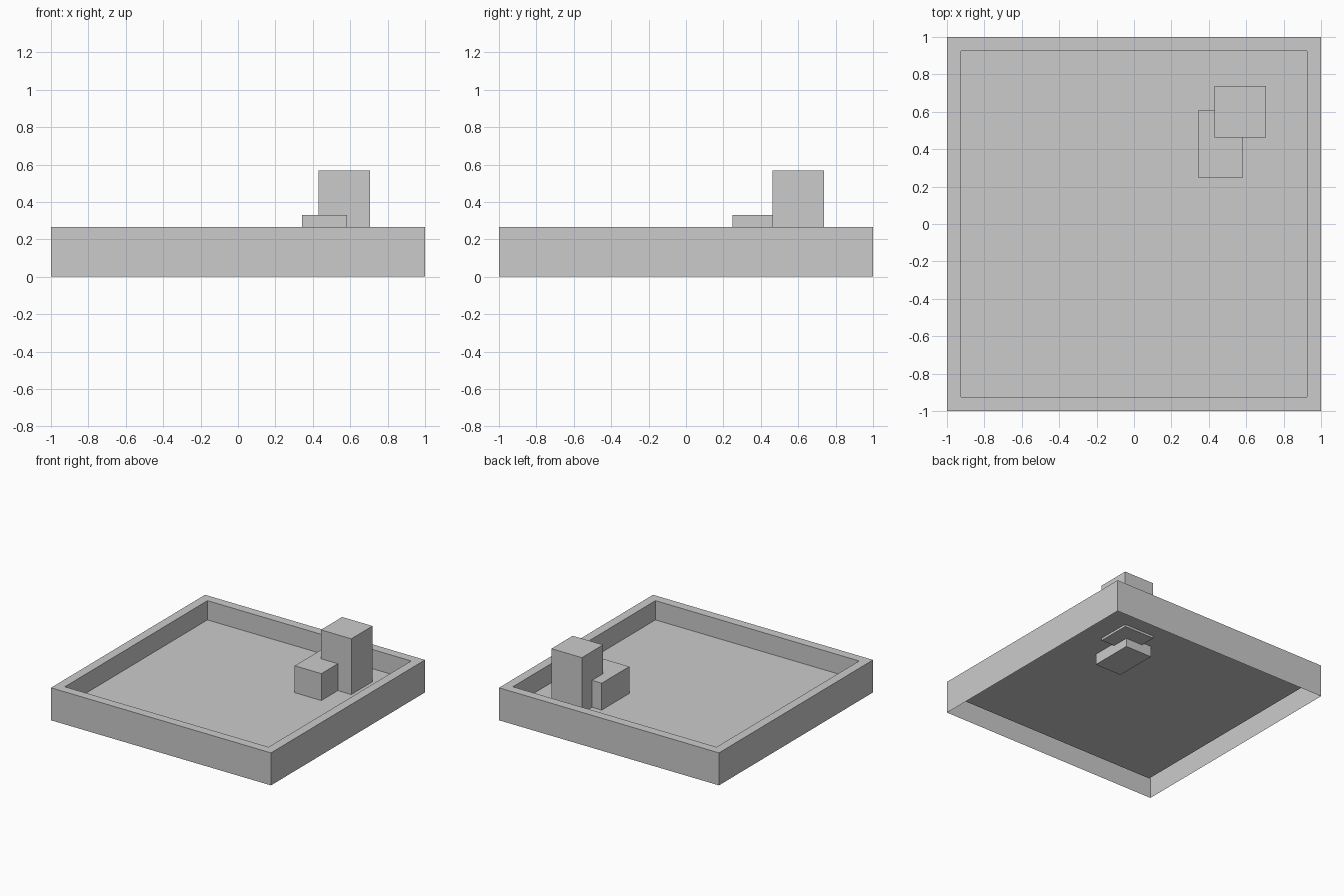
import bpy, bmesh
from mathutils import Matrix, Vector

if "Cube" in bpy.data.objects:
    bpy.data.objects.remove(bpy.data.objects["Cube"])


def box_bmesh(lo, hi):
    """Cube spanning two opposite corners."""
    lo, hi = Vector(lo), Vector(hi)
    bm = bmesh.new()
    m = Matrix.Translation((lo + hi) / 2) @ Matrix.Diagonal((hi - lo).to_4d())
    m[3][3] = 1.0
    bmesh.ops.create_cube(bm, size=1, matrix=m)
    return bm


def add_object(name, bm):
    mesh = bpy.data.meshes.new(name)
    bm.normal_update()
    bm.to_mesh(mesh)
    bm.free()
    obj = bpy.data.objects.new(name, mesh)
    bpy.context.collection.objects.link(obj)
    return obj


# Flat roof with raised parapet: a shell open underneath, floor sunk inside the rim
RIM_TOP, RIM_WIDTH, FLOOR = 0.267, 0.105, 0.109
bm = box_bmesh((-1, -1, 0), (1, 1, RIM_TOP))
bm.normal_update()
bottom = min(bm.faces, key=lambda f: f.normal.z)
bmesh.ops.delete(bm, geom=[bottom], context='FACES_ONLY')
top = max(bm.faces, key=lambda f: f.normal.z)
bmesh.ops.inset_region(bm, faces=[top], thickness=RIM_WIDTH)
bmesh.ops.inset_region(bm, faces=[top], thickness=0.0)
for v in top.verts:
    v.co.z = FLOOR
add_object("roof_parapet", bm)

# Rooftop blocks, both sunk slightly through the floor
add_object("tall_roof_block", box_bmesh((0.43, 0.462, 0.09), (0.706, 0.738, 0.567)))
add_object("low_roof_block", box_bmesh((0.342, 0.248, 0.02), (0.584, 0.606, 0.33)))
